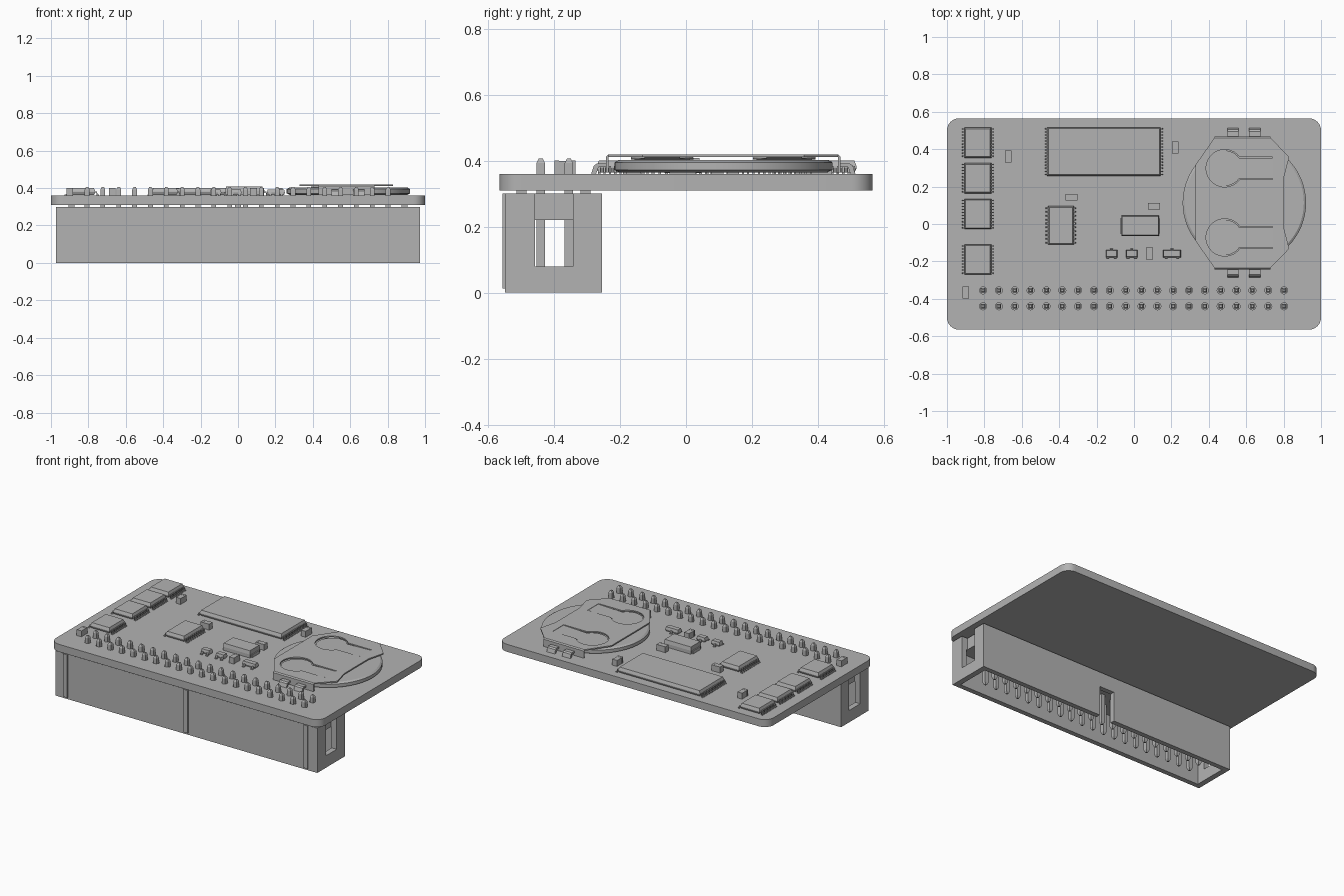
import bpy, bmesh, math
from mathutils import Matrix, Vector

if "Cube" in bpy.data.objects:
    bpy.data.objects.remove(bpy.data.objects["Cube"], do_unlink=True)

GREY = (0.45, 0.45, 0.45, 1)
mat = bpy.data.materials.new("plain grey")
mat.use_nodes = True
mat.diffuse_color = GREY
mat.node_tree.nodes["Principled BSDF"].inputs["Base Color"].default_value = GREY

TOP = 0.36      # upper face of the board
PIN_X = [-0.807 + 0.0847 * i for i in range(20)]
PIN_Y = (-0.44, -0.355)


def finish(bm, name, smooth=False):
    bmesh.ops.recalc_face_normals(bm, faces=bm.faces)
    mesh = bpy.data.meshes.new(name)
    bm.to_mesh(mesh)
    bm.free()
    mesh.materials.append(mat)
    ob = bpy.data.objects.new(name, mesh)
    bpy.context.collection.objects.link(ob)
    if smooth:
        bpy.ops.object.select_all(action='DESELECT')
        ob.select_set(True)
        bpy.context.view_layer.objects.active = ob
        bpy.ops.object.shade_smooth_by_angle(angle=math.radians(30))
    return ob


def box(bm, x0, x1, y0, y1, z0, z1):
    m = Matrix.Translation(((x0 + x1) / 2, (y0 + y1) / 2, (z0 + z1) / 2))
    bmesh.ops.create_cube(bm, size=1, matrix=m @ Matrix.Diagonal((x1 - x0, y1 - y0, z1 - z0, 1)))


def prism(bm, points, move):
    """Extrude a closed 3D outline along a vector."""
    face = bm.faces.new([bm.verts.new(p) for p in points])
    out = bmesh.ops.extrude_face_region(bm, geom=[face])["geom"]
    verts = [v for v in out if isinstance(v, bmesh.types.BMVert)]
    bmesh.ops.translate(bm, verts=verts, vec=move)


def tapered(bm, rings):
    """Stack rectangles (half x, half y, z) given about a centre."""
    loops = []
    for cx, cy, hx, hy, z in rings:
        loops.append([bm.verts.new((cx + sx * hx, cy + sy * hy, z))
                      for sx, sy in ((-1, -1), (1, -1), (1, 1), (-1, 1))])
    for a, b in zip(loops, loops[1:]):
        for i in range(4):
            j = (i + 1) % 4
            bm.faces.new((a[i], a[j], b[j], b[i]))
    bm.faces.new(loops[0])
    bm.faces.new(loops[-1])


def cut(ob, cutter):
    """Subtract the cutter and bake the result."""
    mod = ob.modifiers.new("cut", 'BOOLEAN')
    mod.operation, mod.solver, mod.object = 'DIFFERENCE', 'EXACT', cutter
    deps = bpy.context.evaluated_depsgraph_get()
    mesh = bpy.data.meshes.new_from_object(ob.evaluated_get(deps))
    ob.modifiers.clear()
    ob.data = mesh
    bpy.data.objects.remove(cutter, do_unlink=True)


# Circuit board with rounded corners and drilled pin holes
bm = bmesh.new()
outline = []
for k, (sx, sy) in enumerate(((1, 1), (-1, 1), (-1, -1), (1, -1))):
    for i in range(9):
        a = math.pi / 2 * (k + i / 8)
        outline.append((sx * 0.935 + 0.065 * math.cos(a), sy * 0.5 + 0.065 * math.sin(a), 0.31))
prism(bm, outline, (0, 0, TOP - 0.31))
board = finish(bm, "circuit_board", True)
bm = bmesh.new()
for x in PIN_X:
    for y in PIN_Y:
        bmesh.ops.create_cone(bm, segments=16, radius1=0.019, radius2=0.019, depth=0.2, cap_ends=True,
                              matrix=Matrix.Translation((x, y, 0.34)))
cut(board, finish(bm, "hole_cutter"))

# Header pins with tapered tips
bm = bmesh.new()
for x in PIN_X:
    for y in PIN_Y:
        w, t = 0.0125, 0.006
        tapered(bm, [(x, y, t, t, 0.015), (x, y, w, w, 0.03), (x, y, w, w, 0.393), (x, y, t, t, 0.406)])
finish(bm, "header_pins")

# Header shroud, open underneath, with end windows and a key notch
bm = bmesh.new()
box(bm, -0.972, 0.972, -0.548, -0.255, 0, 0.3)
shroud = finish(bm, "header_shroud")
for dims in ((-0.935, 0.935, -0.515, -0.288, -0.1, 0.22),
             (-1.1, -0.93, -0.458, -0.342, 0.08, 0.35),
             (0.93, 1.1, -0.458, -0.342, 0.08, 0.35),
             (-0.055, 0.055, -0.3, -0.2, -0.1, 0.2)):
    bm = bmesh.new()
    box(bm, *dims)
    cut(shroud, finish(bm, "shroud_cutter"))
bm = bmesh.new()
for x in (-0.893, 0, 0.89):
    box(bm, x - 0.015, x + 0.015, -0.556, -0.546, 0.012, 0.3)
finish(bm, "shroud_ribs")
bm = bmesh.new()
for x in (-0.89, 0, 0.89):
    for y in (-0.498, -0.305):
        box(bm, x - 0.015, x + 0.015, y - 0.015, y + 0.015, 0.298, 0.311)
finish(bm, "shroud_standoffs")


# Chips: chamfered body and bent leads along both x sides
def chip(name, x0, x1, y0, y1, leads, height=0.04):
    cx, cy, hx, hy = (x0 + x1) / 2, (y0 + y1) / 2, (x1 - x0) / 2, (y1 - y0) / 2
    bm = bmesh.new()
    e, mid = 0.007, TOP + height / 2
    tapered(bm, [(cx, cy, hx - e, hy - e, TOP + 0.004), (cx, cy, hx, hy, mid - 0.002),
                 (cx, cy, hx, hy, mid + 0.002), (cx, cy, hx - e, hy - e, TOP + height)])
    pitch = 2 * hy / leads
    for s in (-1, 1):
        for i in range(leads):
            y = y0 + pitch * (i + 0.5) - pitch / 5
            profile = [(-0.003, mid + 0.003), (0.009, mid + 0.003), (0.012, TOP + 0.005), (0.02, TOP + 0.005),
                       (0.02, TOP), (0.007, TOP), (0.005, mid - 0.003), (-0.003, mid - 0.003)]
            prism(bm, [(cx + s * (hx + d), y, z) for d, z in profile], (0, pitch * 0.4, 0))
    finish(bm, name)


for i, y in enumerate((0.435, 0.245, 0.053, -0.19)):
    chip(f"edge_chip_{i + 1}", -0.907, -0.763, y - 0.081, y + 0.081, 10)
chip("memory_chip", -0.465, 0.143, 0.257, 0.517, 16)
chip("logic_chip", -0.46, -0.322, -0.11, 0.095, 10)

# Crystal with end terminals
bm = bmesh.new()
tapered(bm, [(0.033, -0.01, 0.1, 0.055, TOP + 0.002), (0.033, -0.01, 0.1, 0.055, 0.385),
             (0.033, -0.01, 0.097, 0.05, 0.408)])
for s in (-1, 1):
    box(bm, 0.033 + s * 0.1 - 0.007, 0.033 + s * 0.1 + 0.007, -0.05, 0.03, TOP, 0.38)
finish(bm, "crystal")

# Small capacitors with raised end caps
for i, (x, y, along_x) in enumerate(((0.22, 0.41, 0), (-0.673, 0.36, 0), (-0.333, 0.143, 1), (0.107, 0.095, 1),
                                    (0.083, -0.157, 0), (-0.9, -0.367, 0))):
    bm = bmesh.new()
    hx, hy = (0.032, 0.018) if along_x else (0.018, 0.032)
    box(bm, x - hx + 0.001, x + hx - 0.001, y - hy + 0.001, y + hy - 0.001, TOP, 0.399)
    for s in (-1, 1):
        ox, oy = (s * 0.025, 0) if along_x else (0, s * 0.025)
        box(bm, x + ox - (0.007 if along_x else hx), x + ox + (0.007 if along_x else hx),
            y + oy - (hy if along_x else 0.007), y + oy + (hy if along_x else 0.007), TOP, 0.4)
    finish(bm, f"capacitor_{i + 1}")

# Small transistors, two leads in front and one behind
for i, (x, half) in enumerate(((-0.12, 0.031), (-0.012, 0.031), (0.203, 0.048))):
    bm = bmesh.new()
    y = -0.158
    tapered(bm, [(x, y, half - 0.004, 0.016, TOP + 0.004), (x, y, half, 0.02, 0.376),
                 (x, y, half - 0.004, 0.016, 0.392)])
    for dx, s in ((-0.65 * half, -1), (0.65 * half, -1), (0, 1)):
        profile = [(0.015, 0.378), (0.024, 0.378), (0.026, 0.366), (0.033, 0.366),
                   (0.033, TOP), (0.021, TOP), (0.019, 0.372), (0.015, 0.372)]
        prism(bm, [(x + dx - 0.007, y + s * d, z) for d, z in profile], (0.014, 0, 0))
    finish(bm, f"transistor_{i + 1}")

# Coin cell
CY = 0.113
bm = bmesh.new()
for z, d, r1, r2 in ((0.368, 0.008, 0.315, 0.33), (0.383, 0.022, 0.33, 0.33), (0.398, 0.008, 0.33, 0.318)):
    bmesh.ops.create_cone(bm, segments=64, radius1=r1, radius2=r2, depth=d, cap_ends=True,
                          matrix=Matrix.Translation((0.59, CY, z)))
finish(bm, "coin_cell", True)

# Cell clip: plate with cut spring tongues, folded sides and solder tabs
bm = bmesh.new()
half = [(0.80, 0.13), (0.83, 0.245), (0.73, 0.348), (0.43, 0.348), (0.33, 0.205)]
plate = [(x, CY + y, 0.411) for x, y in half] + [(x, CY - y, 0.411) for x, y in reversed(half)]
prism(bm, plate, (0, 0, 0.008))
clip = finish(bm, "cell_clip")


def keyhole(y, radius, width, z_at, thick, end):
    a0 = math.asin(width / radius)
    pts = [(end, y + width)]
    for i in range(25):
        a = a0 + (2 * math.pi - 2 * a0) * i / 24
        pts.append((0.485 + radius * math.cos(a), y + radius * math.sin(a)))
    pts.append((end, y - width))
    bm = bmesh.new()
    prism(bm, [(px, py, z_at(px)) for px, py in pts], (0, 0, thick))
    return bm


for i, y in enumerate((CY + 0.185, CY - 0.185)):
    cut(clip, finish(keyhole(y, 0.1, 0.059, lambda x: 0.35, 0.2, 0.74), "tongue_cutter"))
    finish(keyhole(y, 0.095, 0.054, lambda x: 0.411 - 0.028 * (0.742 - x), 0.006, 0.742), f"spring_tongue_{i + 1}")

bm = bmesh.new()
for s in (-1, 1):
    # rounded fold down to the board
    profile = [(0.335, 0.419), (0.348, 0.419), (0.355, 0.412), (0.355, 0.364),
               (0.347, 0.364), (0.347, 0.411), (0.335, 0.411)]
    prism(bm, [(0.43, CY + s * d, z) for d, z in profile], (0.3, 0, 0))
    for x in (0.53, 0.645):
        tab = [(0.35, 0.392), (0.382, 0.392), (0.392, 0.385), (0.4, TOP),
               (0.385, TOP), (0.378, 0.38), (0.35, 0.38)]
        prism(bm, [(x - 0.03, CY + s * d, z) for d, z in tab], (0.06, 0, 0))
finish(bm, "clip_sides_and_tabs")
